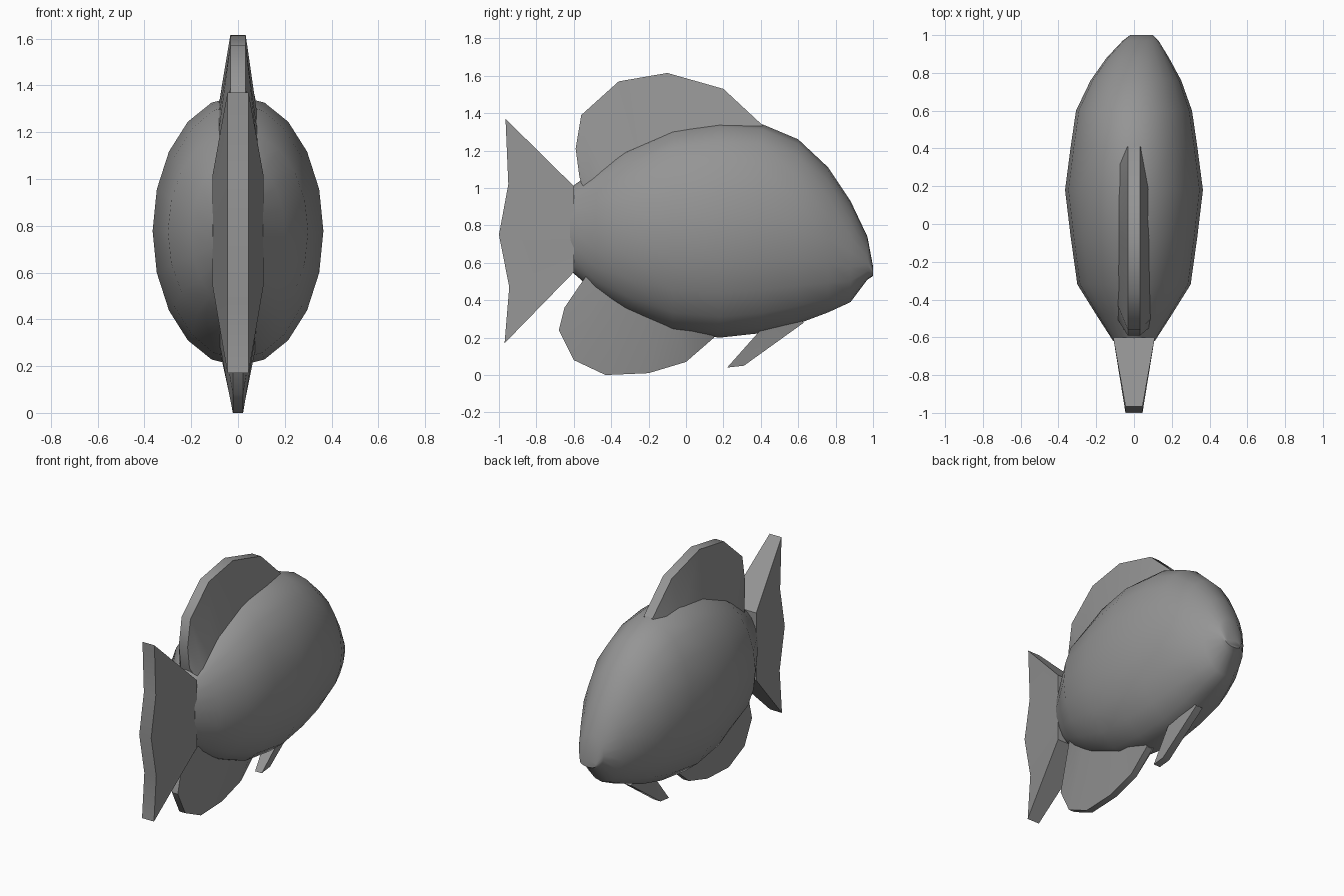
import bpy, bmesh, math

cube = bpy.data.objects.get("Cube")
if cube:
    bpy.data.objects.remove(cube, do_unlink=True)

grey = bpy.data.materials.new("plain grey")
grey.use_nodes = True
colour = (0.3, 0.3, 0.3, 1)
grey.diffuse_color = colour
grey.node_tree.nodes["Principled BSDF"].inputs["Base Color"].default_value = colour


def finish(bm, name, angle=50):
    bmesh.ops.recalc_face_normals(bm, faces=bm.faces)
    mesh = bpy.data.meshes.new(name)
    bm.to_mesh(mesh)
    bm.free()
    mesh.materials.append(grey)
    ob = bpy.data.objects.new(name, mesh)
    bpy.context.collection.objects.link(ob)
    bpy.ops.object.select_all(action='DESELECT')
    ob.select_set(True)
    bpy.context.view_layer.objects.active = ob
    bpy.ops.object.shade_smooth_by_angle(angle=math.radians(angle))
    return ob


def loft(name, stations, sides=20):
    """Oval rings along y; each station is y, low z, high z, half width, x shift."""
    bm = bmesh.new()
    rings = []
    for y, low, high, half, shift in stations:
        ring = []
        for i in range(sides):
            a = math.tau * i / sides
            ring.append(bm.verts.new((shift + half * math.sin(a), y,
                                      (low + high) / 2 + (high - low) / 2 * math.cos(a))))
        rings.append(ring)
    for a, b in zip(rings, rings[1:]):
        for i in range(sides):
            j = (i + 1) % sides
            bm.faces.new((a[i], a[j], b[j], b[i]))
    bm.faces.new(rings[0])
    bm.faces.new(rings[-1])
    return finish(bm, name)


def fin(name, edge, base, edge_half, base_half):
    """Wedge from a thin outer edge to a thick base; points are (y, z)."""
    bm = bmesh.new()
    rows = []
    for (ey, ez), (by, bz) in zip(edge, base):
        rows.append([bm.verts.new(p) for p in (
            (-base_half, by, bz), (-edge_half, ey, ez),
            (edge_half, ey, ez), (base_half, by, bz))])
    for a, b in zip(rows, rows[1:]):
        for i in range(4):
            j = (i + 1) % 4
            bm.faces.new((a[i], a[j], b[j], b[i]))
    bm.faces.new(rows[0])
    bm.faces.new(rows[-1])
    return finish(bm, name, 40)


# Deep, flattened body from tail root to snout
loft("body", [
    (-0.62, 0.56, 1.00, 0.11, 0),
    (-0.48, 0.44, 1.10, 0.20, 0),
    (-0.32, 0.34, 1.21, 0.30, 0),
    (-0.07, 0.23, 1.32, 0.335, 0),
    (0.18, 0.20, 1.355, 0.365, 0),
    (0.41, 0.225, 1.34, 0.335, 0),
    (0.60, 0.275, 1.26, 0.307, 0),
    (0.76, 0.335, 1.11, 0.24, 0.01),
    (0.88, 0.39, 0.93, 0.165, 0.02),
    (0.97, 0.51, 0.74, 0.095, 0.035),
    (1.00, 0.53, 0.58, 0.06, 0.04),
])

# Forked tail
fin("tail_fin",
    [(-0.965, 1.37), (-0.95, 1.02), (-1.0, 0.75), (-0.945, 0.47), (-0.97, 0.17)],
    [(-0.60, 1.01), (-0.60, 0.90), (-0.60, 0.78), (-0.60, 0.66), (-0.60, 0.55)],
    0.045, 0.11)

# Tall rounded fin along the back
fin("dorsal_fin",
    [(0.41, 1.335), (0.20, 1.53), (-0.10, 1.615), (-0.36, 1.57),
     (-0.56, 1.39), (-0.59, 1.21), (-0.57, 1.06)],
    [(0.36, 1.25), (0.18, 1.27), (-0.05, 1.22), (-0.25, 1.15),
     (-0.42, 1.08), (-0.50, 1.02), (-0.54, 0.96)],
    0.033, 0.09)

# Rounded fin under the rear belly
fin("anal_fin",
    [(0.15, 0.20), (0.0, 0.07), (-0.20, 0.01), (-0.43, 0.0),
     (-0.60, 0.08), (-0.68, 0.24), (-0.65, 0.36), (-0.55, 0.50)],
    [(0.14, 0.30), (0.04, 0.32), (-0.08, 0.35), (-0.22, 0.42),
     (-0.36, 0.48), (-0.44, 0.54), (-0.50, 0.58), (-0.54, 0.62)],
    0.022, 0.09)

# Small swept fin below the chest
fin("pelvic_fin",
    [(0.22, 0.04), (0.31, 0.05), (0.63, 0.28)],
    [(0.38, 0.22), (0.42, 0.26), (0.56, 0.34)],
    0.025, 0.05)
